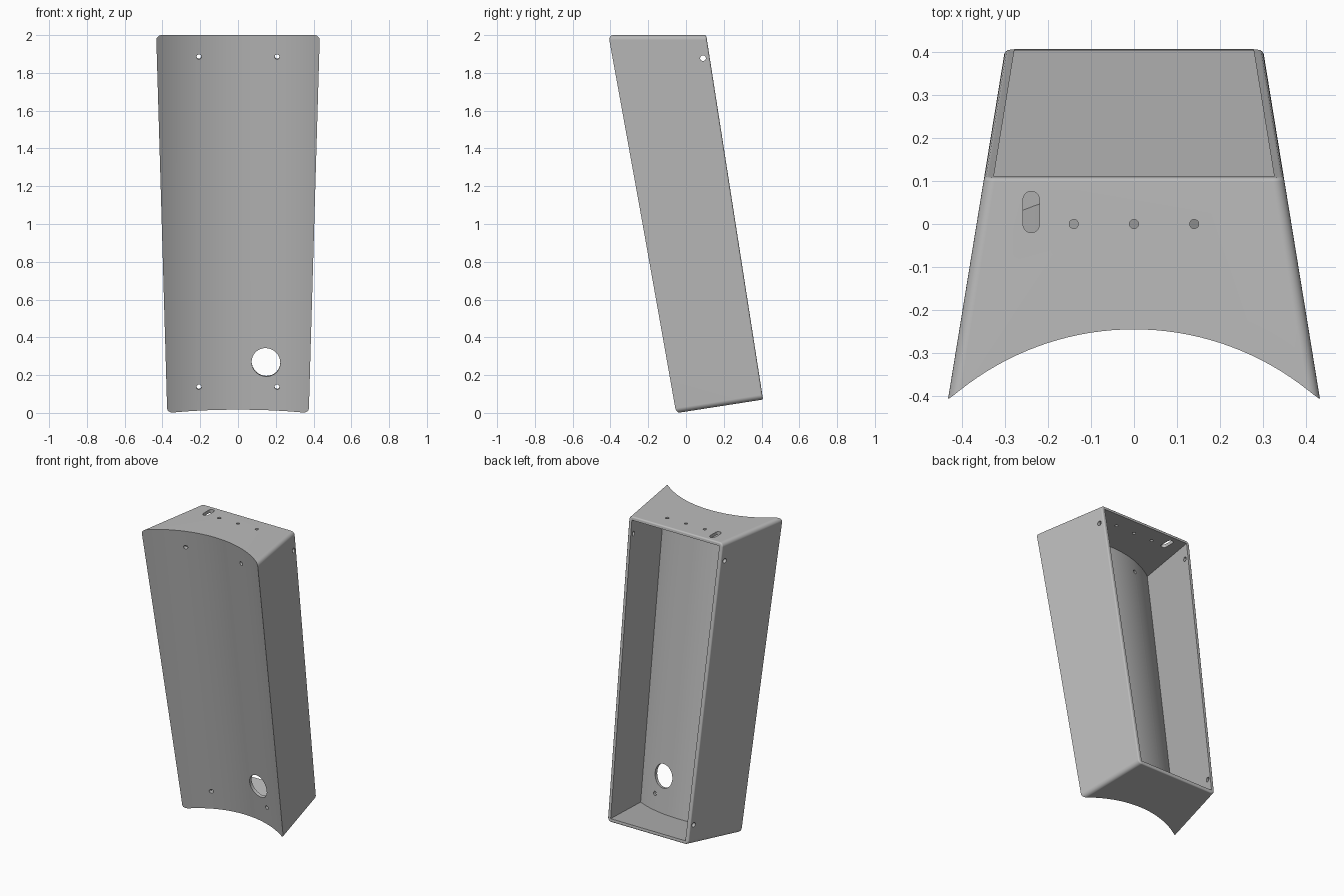
import bpy, bmesh, math
from mathutils import Matrix, Vector

if "Cube" in bpy.data.objects:
    bpy.data.objects.remove(bpy.data.objects["Cube"])

T = 0.156                 # lean of the housing (dy per dz)
TILT = math.atan(T)
WALL = 0.022


def make(name, bm):
    bmesh.ops.recalc_face_normals(bm, faces=bm.faces)
    me = bpy.data.meshes.new(name)
    bm.to_mesh(me)
    bm.free()
    ob = bpy.data.objects.new(name, me)
    bpy.context.collection.objects.link(ob)
    return ob


def block(name, inset, back, rounded):
    """Leaning box, tapered to the rear, square bottom and level top."""
    bm = bmesh.new()
    v = {}
    for end, b in (("front", -0.52), ("back", 0.107 + back)):
        base = b + 2 * T
        y_low = (base - T * (0.045 * T + inset)) / (1 + T * T)
        z_low = T * (y_low + 0.045) + inset
        z_top = 2 - inset
        for level, y, z in (("low", y_low, z_low), ("top", base - T * z_top, z_top)):
            w = 0.433 - 0.163 * (y + 0.41) - inset
            for s in (-1, 1):
                v[end, level, s] = bm.verts.new((s * w, y, z))
    f, k, l, t = "front", "back", "low", "top"
    for q in (((f, l, -1), (f, l, 1), (f, t, 1), (f, t, -1)),
              ((k, l, -1), (k, l, 1), (k, t, 1), (k, t, -1)),
              ((f, l, -1), (f, l, 1), (k, l, 1), (k, l, -1)),
              ((f, t, -1), (f, t, 1), (k, t, 1), (k, t, -1)),
              ((f, l, -1), (f, t, -1), (k, t, -1), (k, l, -1)),
              ((f, l, 1), (f, t, 1), (k, t, 1), (k, l, 1))):
        bm.faces.new([v[p] for p in q])
    bmesh.ops.recalc_face_normals(bm, faces=bm.faces)
    if rounded:
        # four long corners, then a finer rounding round the open rear
        runs = [bm.edges.get((v[f, a, s], v[k, a, s])) for a in (l, t) for s in (-1, 1)]
        bmesh.ops.bevel(bm, geom=runs, offset=0.026, segments=6, profile=0.5, affect='EDGES')
        rim = [e for e in bm.edges if all(
            abs(p.co.y - (0.107 + T * (2 - p.co.z))) < 1e-3 for p in e.verts)]
        bmesh.ops.bevel(bm, geom=rim, offset=0.009, segments=3, profile=0.5, affect='EDGES')
    return make(name, bm)


def rod(name, center, axis, r, length, seg=32, stretch=0.0):
    """Cylinder along axis; stretch turns it into a slot along y."""
    bm = bmesh.new()
    bmesh.ops.create_cone(bm, cap_ends=True, segments=seg, radius1=r, radius2=r, depth=length)
    for p in bm.verts:
        p.co.y += math.copysign(stretch, p.co.y) if abs(p.co.y) > 1e-5 else 0
    rot = Vector((0, 0, 1)).rotation_difference(Vector(axis)).to_matrix().to_4x4()
    bm.transform(Matrix.Translation(center) @ rot)
    return make(name, bm)


def cut(target, cutter):
    m = target.modifiers.new("cut", 'BOOLEAN')
    m.operation = 'DIFFERENCE'
    m.solver = 'EXACT'
    m.object = cutter
    bpy.context.view_layer.objects.active = target
    bpy.ops.object.modifier_apply(modifier=m.name)
    bpy.data.objects.remove(cutter)


def hollow_front(target, extra):
    """Scoop the concave front with a leaning cylinder."""
    r = 0.655
    y_axis = -0.245 - r / math.cos(TILT) + T      # at z = 1
    cut(target, rod("scoop", (0, y_axis, 1), (0, -math.sin(TILT), math.cos(TILT)),
                    r + extra, 4, 160))


# Outer shell and cavity, both following the concave front
housing = block("housing", 0.0, 0.0, True)
hollow_front(housing, 0)
cavity = block("cavity", WALL, 0.1, False)
hollow_front(cavity, WALL)
cut(housing, cavity)

# Front screw holes and cable port, square to the leaning front
across = (0, math.cos(TILT), math.sin(TILT))


def front_hole(x, z, r):
    y = -0.245 + T * (2 - z) - 0.655 + math.sqrt(0.655 ** 2 - x * x)
    cut(housing, rod("hole", (x, y, z), across, r, 0.14))


for x in (-0.207, 0.207):
    for z in (1.885, 0.137):
        front_hole(x, z, 0.013)
front_hole(0.148, 0.268, 0.076)

# Side screw holes near the open rear
for s in (-1, 1):
    for y, z in ((0.09, 1.878), (0.358, 0.19)):
        cut(housing, rod("hole", (s * 0.33, y, z), (1, 0, 0), 0.015, 0.2))

# Top indicator holes and switch slot
for x in (-0.14, 0, 0.14):
    cut(housing, rod("hole", (x, 0, 2), (0, 0, 1), 0.0105, 0.1))
cut(housing, rod("slot", (-0.239, 0.028, 2), (0, 0, 1), 0.019, 0.1, 32, 0.029))

# Single grey finish
grey = bpy.data.materials.new("grey")
grey.diffuse_color = (0.5, 0.5, 0.5, 1)
grey.use_nodes = True
grey.node_tree.nodes["Principled BSDF"].inputs["Base Color"].default_value = grey.diffuse_color
housing.data.materials.clear()
housing.data.materials.append(grey)

for o in bpy.context.selected_objects:
    o.select_set(False)
housing.select_set(True)
bpy.context.view_layer.objects.active = housing
bpy.ops.object.shade_smooth_by_angle(angle=math.radians(30))
wn = housing.modifiers.new("even_shading", 'WEIGHTED_NORMAL')
wn.keep_sharp = True
